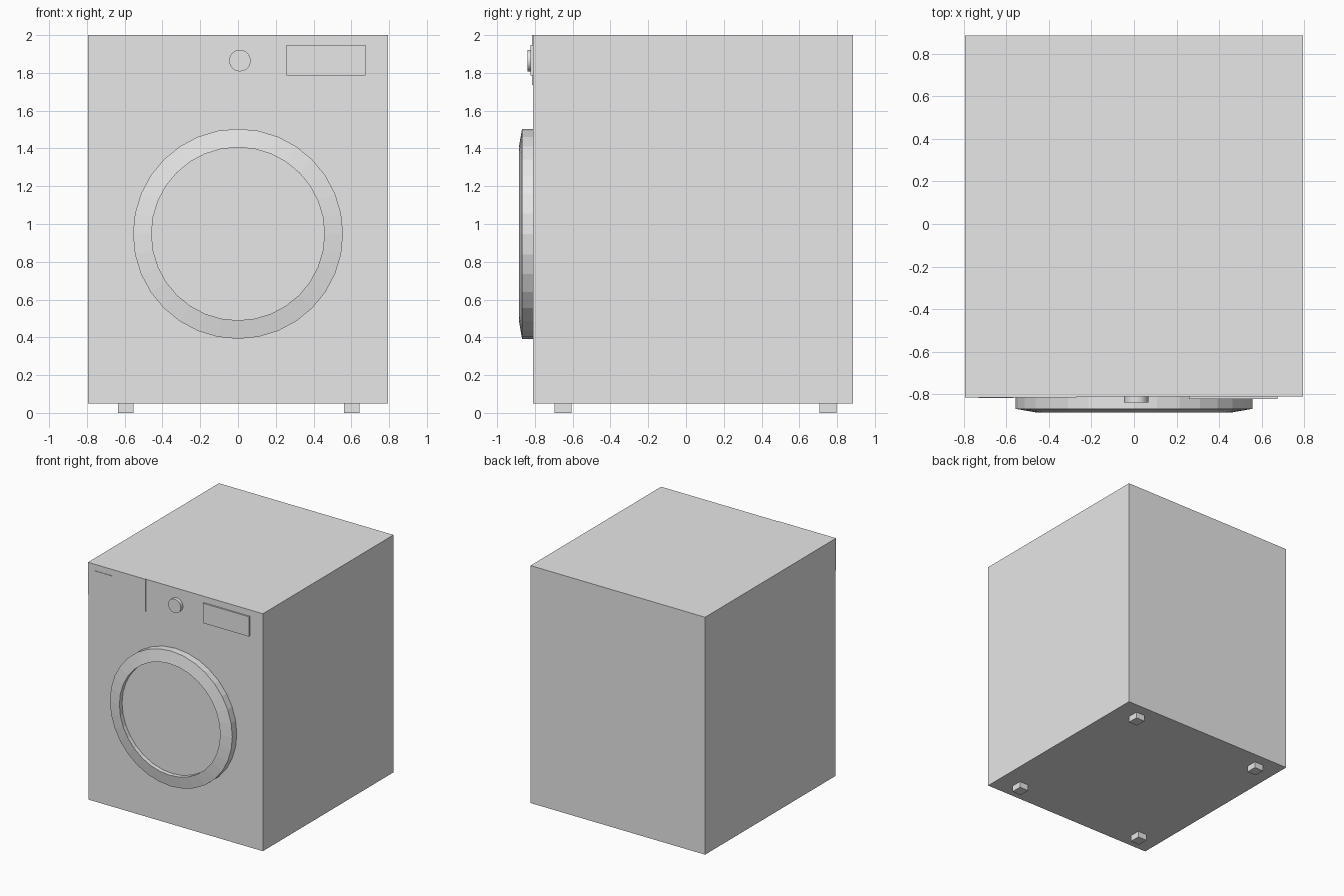
import bpy, bmesh, math

if "Cube" in bpy.data.objects:
    bpy.data.objects.remove(bpy.data.objects["Cube"])

mat = bpy.data.materials.new("light_grey")
mat.diffuse_color = (0.8, 0.8, 0.8, 1)
mat.use_nodes = True
mat.node_tree.nodes["Principled BSDF"].inputs["Base Color"].default_value = mat.diffuse_color


def finish(name, bm):
    bmesh.ops.recalc_face_normals(bm, faces=bm.faces)
    me = bpy.data.meshes.new(name)
    bm.to_mesh(me)
    bm.free()
    me.materials.append(mat)
    ob = bpy.data.objects.new(name, me)
    bpy.context.collection.objects.link(ob)
    return ob


def box(name, x, y, z):
    """Box from (min, max) pairs."""
    bm = bmesh.new()
    for v in bmesh.ops.create_cube(bm, size=1)["verts"]:
        v.co = [lo + (c + 0.5) * (hi - lo) for c, (lo, hi) in zip(v.co, (x, y, z))]
    return finish(name, bm)


def disc(name, cx, cz, profile, sides=32):
    """Turn a (radius, y) profile about a front-to-back axis and cap its end."""
    bm = bmesh.new()
    rings = []
    for r, y in profile:
        rings.append([bm.verts.new((cx + r * math.sin(2 * math.pi * i / sides), y,
                                    cz + r * math.cos(2 * math.pi * i / sides)))
                      for i in range(sides)])
    for a, b in zip(rings, rings[1:]):
        for i in range(sides):
            j = (i + 1) % sides
            bm.faces.new((a[i], a[j], b[j], b[i]))
    bm.faces.new(rings[0])
    bm.faces.new(rings[-1])
    return finish(name, bm)


FRONT = -0.81

# Cabinet
box("cabinet", (-0.793, 0.793), (FRONT, 0.885), (0.05, 2.0))

# Door with bevelled rim and recessed window
disc("door", 0, 0.948, [(0.556, FRONT + 0.005), (0.556, -0.868), (0.458, -0.885), (0.458, -0.85)])

# Control dial and display
disc("dial", 0.01, 1.865, [(0.057, FRONT + 0.005), (0.057, -0.838)])
box("display_panel", (0.258, 0.675), (-0.822, FRONT + 0.005), (1.785, 1.948))

# Detergent drawer front and its grip
box("drawer_front", (-0.793, -0.27), (FRONT - 0.004, FRONT + 0.005), (1.735, 2.0))
box("drawer_grip", (-0.73, -0.565), (FRONT - 0.008, FRONT + 0.005), (1.92, 1.948))

# Feet
for side, x in (("left", -0.593), ("right", 0.603)):
    for end, y in (("front", -0.65), ("back", 0.752)):
        box(f"foot_{end}_{side}", (x - 0.041, x + 0.041), (y - 0.045, y + 0.045), (0, 0.055))
